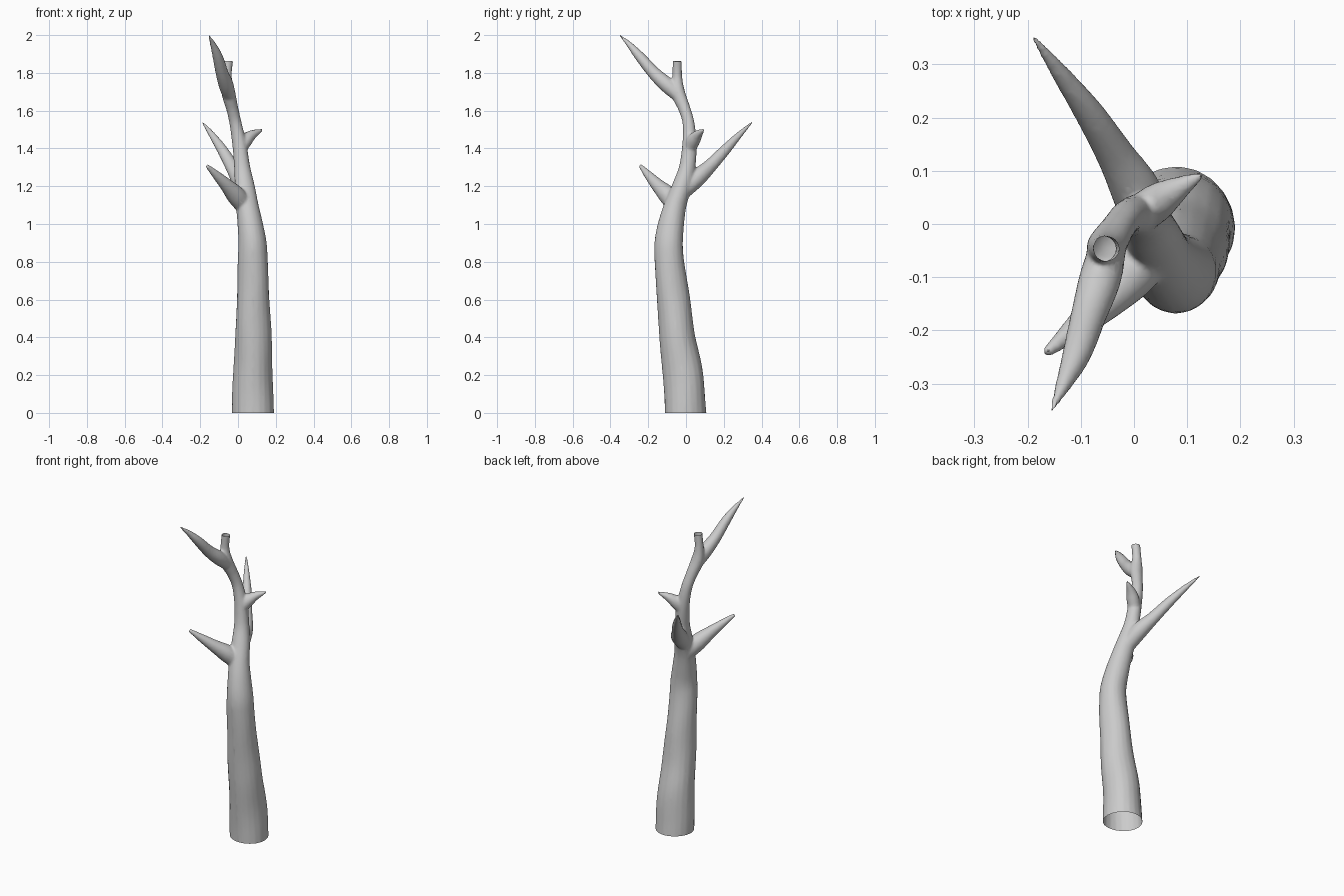
import bpy, bmesh, math
from mathutils import Vector

if "Cube" in bpy.data.objects:
    bpy.data.objects.remove(bpy.data.objects["Cube"])

SIDES = 20


def spline(pts, steps=5):
    """Catmull-Rom through (x, y, z, radius) points."""
    p = [Vector(q) for q in pts]
    p = [p[0] * 2 - p[1]] + p + [p[-1] * 2 - p[-2]]
    out = []
    for i in range(1, len(p) - 2):
        a, b, c, d = p[i - 1:i + 3]
        for s in range(steps):
            t = s / steps
            out.append(0.5 * (2 * b + (c - a) * t + (2 * a - 5 * b + 4 * c - d) * t * t
                              + (3 * b - a - 3 * c + d) * t ** 3))
    out.append(p[-2])
    return out


def tube(bm, pts, knobbly=0.0):
    """Closed tapered tube along a smooth path."""
    path = spline(pts)
    rings = []
    for i, q in enumerate(path):
        tan = (path[min(i + 1, len(path) - 1)] - path[max(i - 1, 0)]).xyz.normalized()
        u = Vector((1, 0.3, 0)).cross(tan).normalized()
        v = tan.cross(u)
        ring = []
        for k in range(SIDES):
            a = 2 * math.pi * k / SIDES
            bump = 1 + knobbly * (math.sin(3 * a + 9 * q.z) + math.sin(2 * a - 17 * q.z))
            r = max(q.w, 0.003) * bump
            ring.append(bm.verts.new(q.xyz + r * (math.cos(a) * u + math.sin(a) * v)))
        rings.append(ring)
    for r0, r1 in zip(rings, rings[1:]):
        for k in range(SIDES):
            j = (k + 1) % SIDES
            bm.faces.new((r0[k], r0[j], r1[j], r1[k]))
    bm.faces.new(rings[0][::-1])
    bm.faces.new(rings[-1])


# Trunk up to the snapped top, overshooting both cut ends
trunk = [(0.08, 0.0, -0.06, 0.112), (0.079, -0.015, 0.2, 0.106), (0.081, -0.046, 0.4, 0.096),
         (0.08, -0.067, 0.6, 0.087), (0.079, -0.088, 0.8, 0.079), (0.077, -0.091, 0.9, 0.075),
         (0.064, -0.078, 1.0, 0.068), (0.048, -0.056, 1.1, 0.059), (0.035, -0.022, 1.2, 0.052),
         (0.022, 0.006, 1.3, 0.043), (0.008, 0.018, 1.42, 0.038), (-0.012, 0.014, 1.53, 0.032),
         (-0.03, -0.008, 1.61, 0.032), (-0.052, -0.043, 1.7, 0.037), (-0.059, -0.046, 1.78, 0.026),
         (-0.052, -0.046, 1.86, 0.025), (-0.048, -0.046, 1.92, 0.025)]
# Pointed broken branches
branches = [
    # lower front left
    [(0.035, -0.05, 1.09, 0.045), (-0.01, -0.095, 1.15, 0.05), (-0.06, -0.15, 1.205, 0.036),
     (-0.115, -0.2, 1.26, 0.023), (-0.166, -0.243, 1.31, 0.010)],
    # lower back left
    [(0.03, -0.01, 1.18, 0.045), (0.005, 0.06, 1.245, 0.047), (-0.035, 0.13, 1.31, 0.036),
     (-0.085, 0.21, 1.395, 0.028), (-0.14, 0.285, 1.475, 0.017), (-0.193, 0.356, 1.545, 0.004)],
    # short right
    [(0.012, 0.018, 1.4, 0.035), (0.042, 0.04, 1.443, 0.036), (0.075, 0.062, 1.472, 0.026),
     (0.13, 0.094, 1.5, 0.006)],
    # top front
    [(-0.045, -0.03, 1.67, 0.033), (-0.063, -0.1, 1.735, 0.04), (-0.085, -0.17, 1.8, 0.034),
     (-0.108, -0.245, 1.887, 0.027), (-0.134, -0.305, 1.955, 0.015), (-0.157, -0.354, 2.003, 0.004)],
]

bm = bmesh.new()
tube(bm, trunk, 0.013)
for b in branches:
    tube(bm, b, 0.01)
bmesh.ops.recalc_face_normals(bm, faces=bm.faces)
mesh = bpy.data.meshes.new("dead_tree")
bm.to_mesh(mesh)
bm.free()
tree = bpy.data.objects.new("dead_tree", mesh)
bpy.context.collection.objects.link(tree)

# Fuse the limbs into one skin with soft crotches
rm = tree.modifiers.new("fuse", 'REMESH')
rm.mode = 'VOXEL'
rm.voxel_size = 0.007
sm = tree.modifiers.new("soften", 'SMOOTH')
sm.factor = 0.5
sm.iterations = 6
dc = tree.modifiers.new("thin_out", 'DECIMATE')
dc.ratio = 0.25
dg = bpy.context.evaluated_depsgraph_get()
fused = bpy.data.meshes.new_from_object(tree.evaluated_get(dg))
tree.modifiers.clear()
tree.data = fused

# Cut the foot and the snapped top, leaving both ends open
bm = bmesh.new()
bm.from_mesh(fused)
bmesh.ops.bisect_plane(bm, geom=bm.verts[:] + bm.edges[:] + bm.faces[:],
                       plane_co=(0, 0, 0), plane_no=(0, 0, -1), clear_outer=True)
top = [f for f in bm.faces if f.calc_center_median().z > 1.8 and f.calc_center_median().y > -0.1]
geom = list({e for f in top for e in f.edges}) + list({v for f in top for v in f.verts}) + top
bmesh.ops.bisect_plane(bm, geom=geom, plane_co=(0, 0, 1.857), plane_no=(0.05, 0.05, 1),
                       clear_outer=True)
bm.to_mesh(fused)
bm.free()

bpy.context.view_layer.objects.active = tree
tree.select_set(True)
bpy.ops.object.shade_smooth_by_angle(angle=math.radians(50))
